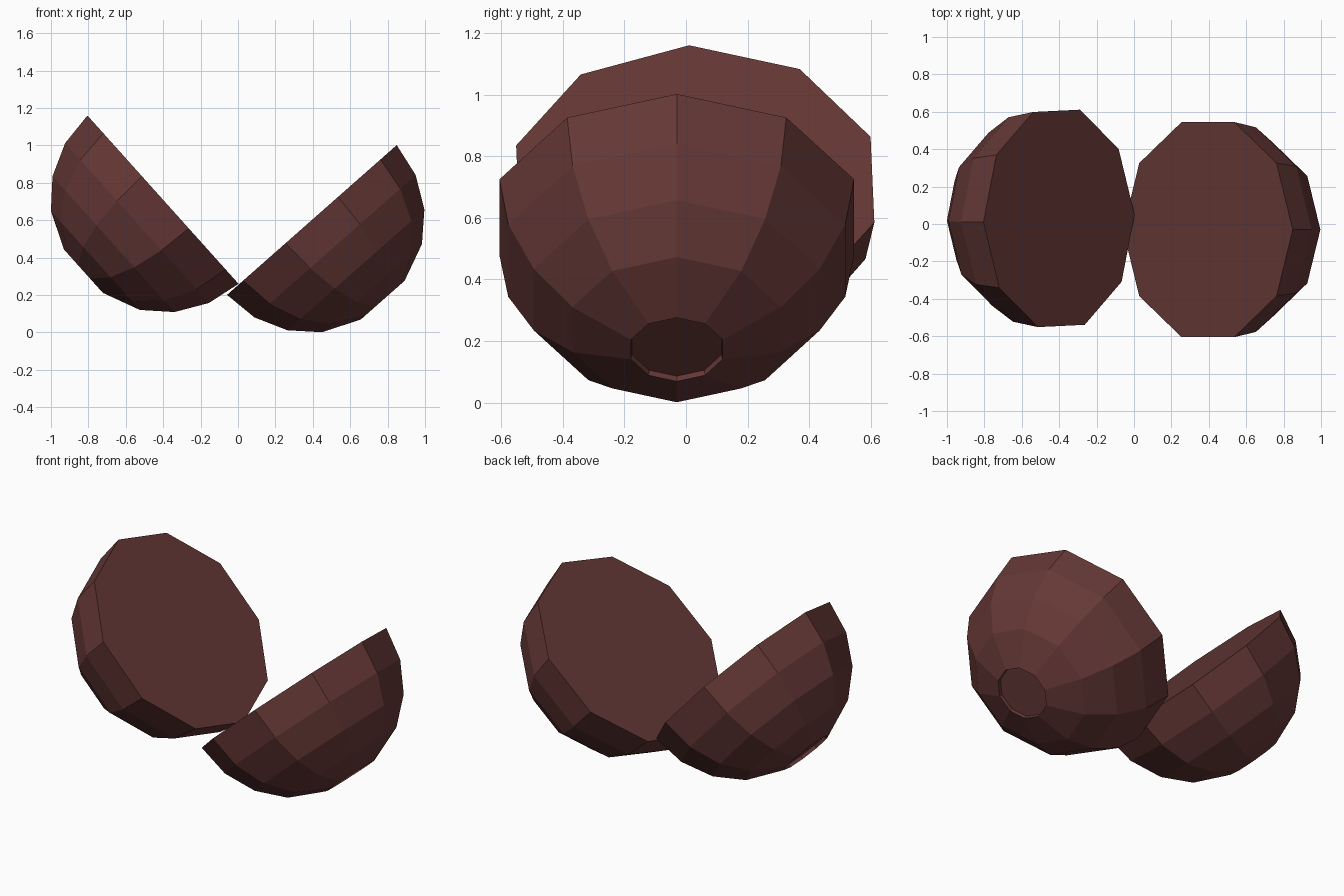
import bpy, bmesh, math
from mathutils import Matrix, Vector

if "Cube" in bpy.data.objects:
    bpy.data.objects.remove(bpy.data.objects["Cube"])

SIDES = 10
# (radius, depth below the cut face); the last ring is the floor of the shallow dimple
PROFILE = [(0.605, 0.0), (0.575, 0.187), (0.488, 0.356),
           (0.356, 0.486), (0.156, 0.572), (0.153, 0.552)]

brown = bpy.data.materials.new("dark brown shell")
brown.diffuse_color = (0.13, 0.04, 0.037, 1)
brown.use_nodes = True
brown.node_tree.nodes["Principled BSDF"].inputs["Base Color"].default_value = brown.diffuse_color


def half_shell(name, rim_low, rim_high, y, twist):
    """Faceted solid half ball; its cut face runs between two (x, z) rim points."""
    low, high = Vector((rim_low[0], y, rim_low[1])), Vector((rim_high[0], y, rim_high[1]))
    u = (high - low).normalized()
    v = Vector((0, 1, 0))
    n = u.cross(v)              # cut face normal
    if n.z < 0:
        v, n = -v, -n
    bm = bmesh.new()
    rings = []
    for r, depth in PROFILE:
        ring = []
        for i in range(SIDES):
            a = math.tau * i / SIDES + twist
            ring.append(bm.verts.new((r * math.cos(a), r * math.sin(a), -depth)))
        rings.append(ring)
    # curved wall and dimple wall
    for a, b in zip(rings, rings[1:]):
        for i in range(SIDES):
            j = (i + 1) % SIDES
            bm.faces.new((a[i], b[i], b[j], a[j]))
    bm.faces.new(rings[0])      # cut face
    bm.faces.new(rings[-1])     # dimple floor
    bmesh.ops.recalc_face_normals(bm, faces=bm.faces)
    mesh = bpy.data.meshes.new(name)
    bm.to_mesh(mesh)
    bm.free()
    mesh.materials.append(brown)
    ob = bpy.data.objects.new(name, mesh)
    bpy.context.collection.objects.link(ob)
    basis = Matrix((u, v, n)).transposed().to_4x4()
    ob.matrix_world = Matrix.Translation((low + high) / 2) @ basis
    return ob


# two open halves leaning apart
half_shell("right_half", (-0.06, 0.20), (0.85, 1.003), -0.03, 0.0)
half_shell("left_half", (0.003, 0.26), (-0.805, 1.16), 0.03, math.radians(1.9))
